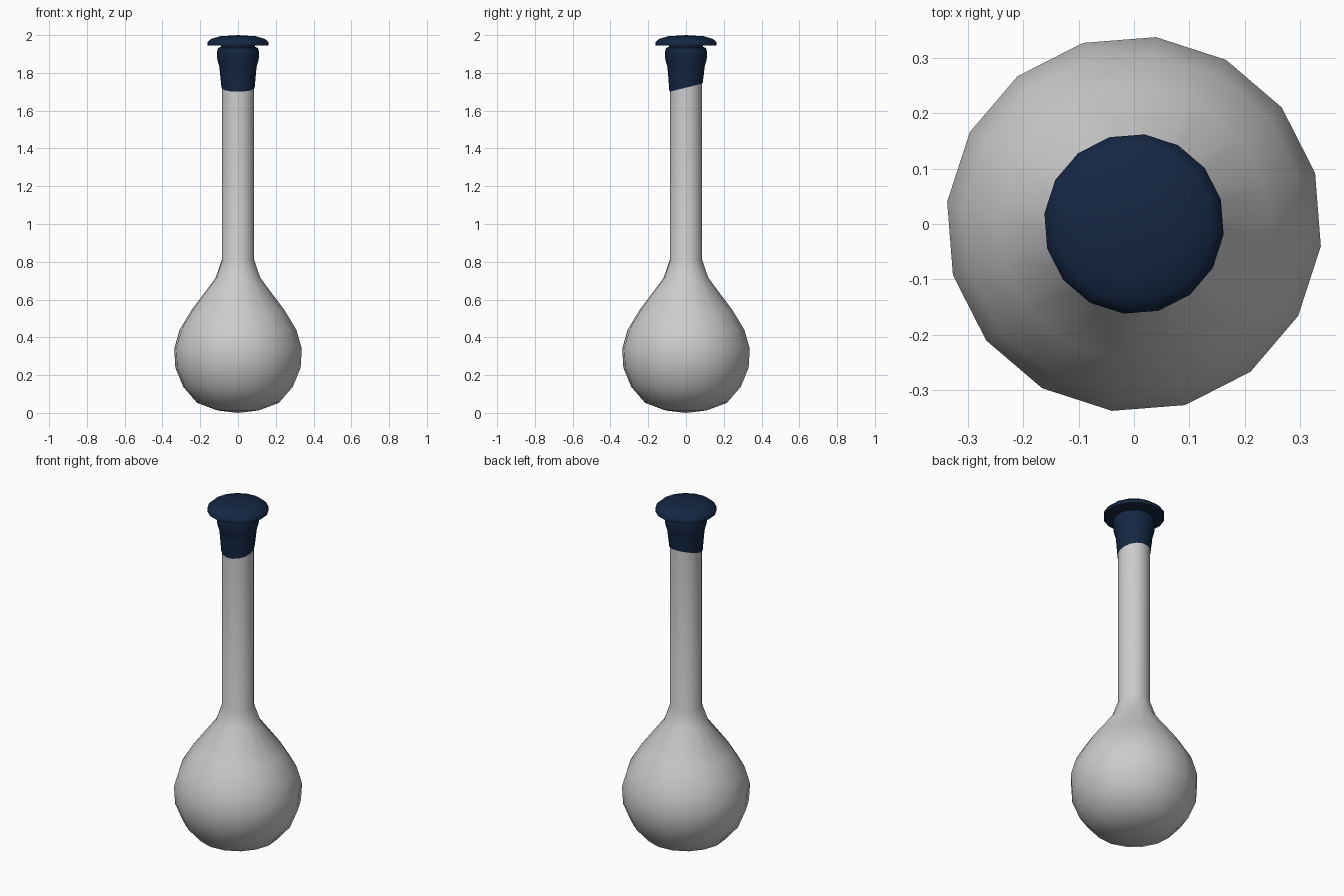
import bpy, bmesh, math

if "Cube" in bpy.data.objects:
    bpy.data.objects.remove(bpy.data.objects["Cube"])

SIDES = 16
START = math.radians(-6.75)


def lathe(name, profile, slant=0.0, material=None):
    """Turn (radius, z) points round the z axis; radius 0 makes a pole.
    slant tilts the first ring so it rises towards the back."""
    bm = bmesh.new()
    rings = []
    for i, (r, z) in enumerate(profile):
        if r == 0:
            rings.append([bm.verts.new((0, 0, z))])
            continue
        ring = []
        for k in range(SIDES):
            a = START + 2 * math.pi * k / SIDES
            x, y = r * math.cos(a), r * math.sin(a)
            lift = slant * (y + r) if i == 0 else 0
            ring.append(bm.verts.new((x, y, z + lift)))
        rings.append(ring)
    for low, high in zip(rings, rings[1:]):
        for k in range(SIDES):
            n = (k + 1) % SIDES
            if len(low) == 1:
                bm.faces.new((low[0], high[n], high[k]))
            elif len(high) == 1:
                bm.faces.new((low[k], low[n], high[0]))
            else:
                bm.faces.new((low[k], low[n], high[n], high[k]))
    mesh = bpy.data.meshes.new(name)
    bm.to_mesh(mesh)
    bm.free()
    obj = bpy.data.objects.new(name, mesh)
    bpy.context.collection.objects.link(obj)
    if material:
        mesh.materials.append(material)
    bpy.ops.object.select_all(action='DESELECT')
    obj.select_set(True)
    bpy.context.view_layer.objects.active = obj
    bpy.ops.object.shade_smooth_by_angle(angle=math.radians(50))
    return obj


navy = bpy.data.materials.new("navy")
navy.diffuse_color = (0.007, 0.02, 0.056, 1)
navy.use_nodes = True
navy.node_tree.nodes["Principled BSDF"].inputs["Base Color"].default_value = navy.diffuse_color

# Round bulb running into a long straight neck, closed inside the stopper
lathe("flask", [
    (0, 0.0), (0.11, 0.013), (0.218, 0.053), (0.292, 0.138), (0.334, 0.24),
    (0.340, 0.34), (0.311, 0.44), (0.247, 0.545), (0.119, 0.715),
    (0.086, 0.81), (0.086, 1.80), (0, 1.80)])

# Flared sleeve over the neck, with its lower edge cut at a slant
lathe("stopper_sleeve", [
    (0.0885, 1.70), (0.096, 1.80), (0.099, 1.83), (0.110, 1.87),
    (0.113, 1.905), (0.107, 1.932), (0.092, 1.937), (0.088, 1.948)],
    slant=0.25, material=navy)

# Wide domed cap
lathe("stopper_cap", [
    (0, 1.944), (0.163, 1.944), (0.163, 1.962), (0.143, 1.980),
    (0.095, 1.994), (0, 2.0)], material=navy)
